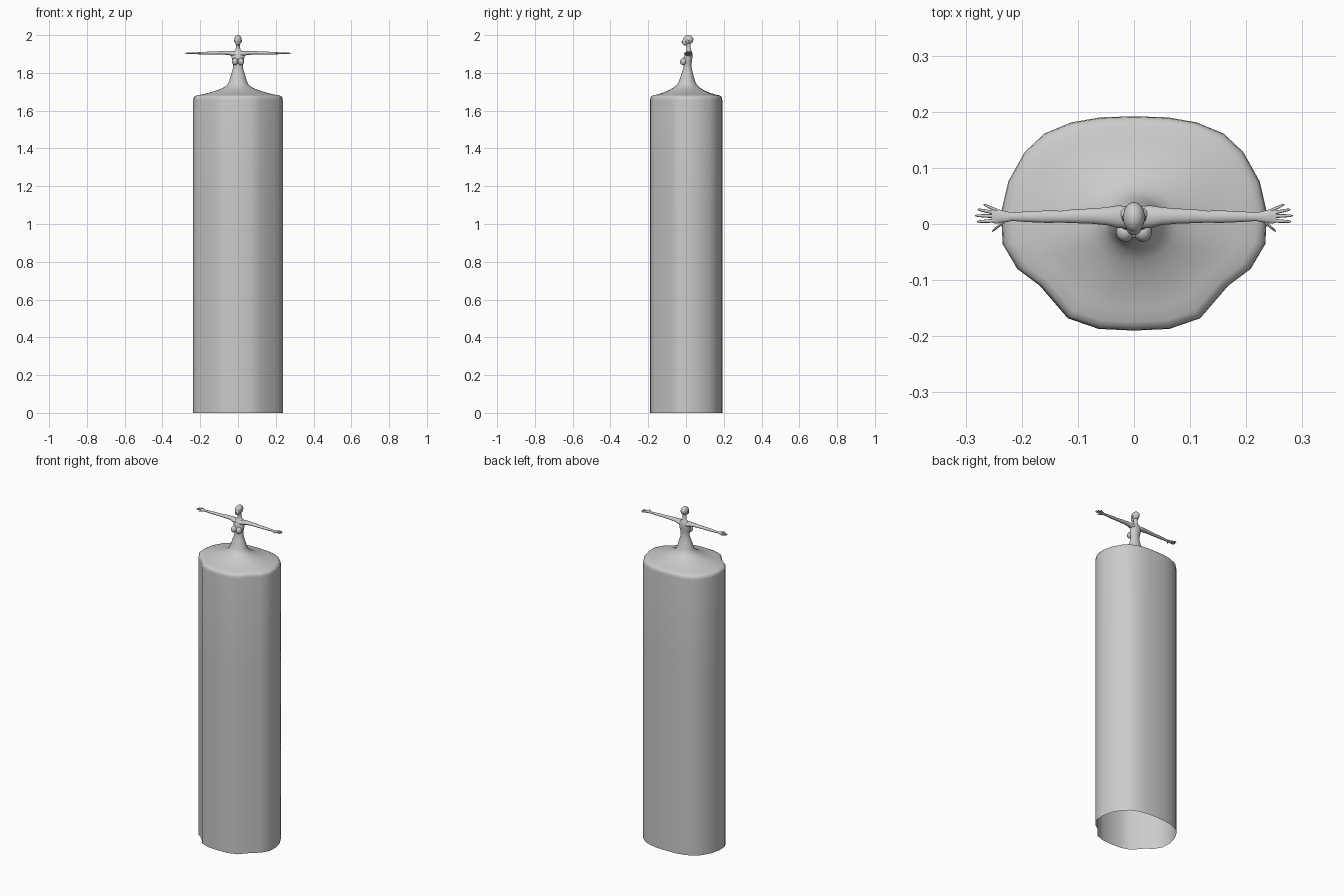
import bpy, bmesh, math
from mathutils import Vector

if "Cube" in bpy.data.objects:
    bpy.data.objects.remove(bpy.data.objects["Cube"])

skin = bpy.data.materials.new("plain grey")
skin.diffuse_color = (0.6, 0.6, 0.6, 1)
skin.use_nodes = True
skin.node_tree.nodes["Principled BSDF"].inputs["Base Color"].default_value = skin.diffuse_color


def finish(name, bm, angle=50):
    bmesh.ops.recalc_face_normals(bm, faces=bm.faces)
    me = bpy.data.meshes.new(name)
    bm.to_mesh(me)
    bm.free()
    me.materials.append(skin)
    ob = bpy.data.objects.new(name, me)
    bpy.context.collection.objects.link(ob)
    bpy.ops.object.select_all(action='DESELECT')
    ob.select_set(True)
    bpy.context.view_layer.objects.active = ob
    bpy.ops.object.shade_smooth_by_angle(angle=math.radians(angle))
    return ob


def loft(name, rings, cap_start=False, cap_end=True):
    bm = bmesh.new()
    loops = [[bm.verts.new(p) for p in r] for r in rings]
    n = len(loops[0])
    for a, b in zip(loops, loops[1:]):
        for i in range(n):
            j = (i + 1) % n
            bm.faces.new((a[i], a[j], b[j], b[i]))
    if cap_start:
        bm.faces.new(loops[0])
    if cap_end:
        bm.faces.new(loops[-1])
    return finish(name, bm)


def ball(name, centre, radii, seg=20):
    bm = bmesh.new()
    bmesh.ops.create_uvsphere(bm, u_segments=seg, v_segments=seg // 2 + 2, radius=1)
    for v in bm.verts:
        v.co = Vector(centre) + Vector([c * r for c, r in zip(v.co, radii)])
    return finish(name, bm)


# Skirt outline: right half from back to front, then mirrored
half = [(0, .192), (.06, .19), (.112, .181), (.16, .161), (.195, .128),
        (.224, .076), (.237, .02), (.234, -.036), (.208, -.08), (.168, -.11),
        (.118, -.168), (.063, -.187), (0, -.19)]
outline = half + [(-x, y) for x, y in half[-2:0:-1]]
N = len(outline)


def ellipse(z, rx, ry, cy):
    return [Vector((rx * math.sin(2 * math.pi * i / N),
                    cy + ry * math.cos(2 * math.pi * i / N), z)) for i in range(N)]


def skirt_ring(z, s):
    return [Vector((x * s, y * s, z)) for x, y in outline]


# Open tube skirt flowing into the torso and neck
rings = [skirt_ring(z, s) for z, s in
         [(0, 1), (.55, 1), (1.1, 1), (1.655, 1), (1.668, .993), (1.676, .97),
          (1.681, .92), (1.686, .8), (1.694, .66)]]
shoulder = ellipse(1.708, .107, .095, .002)
flare = skirt_ring(1.708, .48)
rings.append([a.lerp(b, .5) for a, b in zip(flare, shoulder)])
rings += [ellipse(*r) for r in [
    (1.722, .077, .07, .003), (1.737, .056, .053, .005), (1.755, .047, .043, .006),
    (1.778, .041, .036, .006), (1.80, .034, .029, .007), (1.825, .026, .022, .008),
    (1.845, .027, .021, .008), (1.865, .031, .023, .009), (1.885, .034, .023, .011),
    (1.90, .034, .02, .013), (1.912, .027, .016, .015), (1.92, .014, .012, .016),
    (1.935, .0105, .0105, .014), (1.958, .0105, .0105, .012)]]
loft("skirt_and_torso", rings)

# Head
ball("skull", (0, .012, 1.976), (.0195, .027, .024), 24)
ball("face", (0, -.004, 1.964), (.0145, .016, .019))
ball("nose", (0, -.02, 1.964), (.003, .005, .005), 10)


def limb(name, pts, seg=12):
    # pts: x, y, z, half depth, half height, rings facing along x
    rs = [[Vector((x, y + ry * math.cos(2 * math.pi * k / seg),
                   z + rz * math.sin(2 * math.pi * k / seg))) for k in range(seg)]
          for x, y, z, ry, rz in pts]
    return loft(name, rs, True, True)


arm = [(.012, .012, 1.9, .02, .013), (.03, .013, 1.902, .02, .0135),
       (.048, .014, 1.905, .016, .011), (.075, .014, 1.906, .0135, .0095),
       (.105, .014, 1.906, .0125, .0085), (.13, .013, 1.905, .0105, .0075),
       (.155, .013, 1.905, .011, .0075), (.19, .013, 1.904, .0095, .0065),
       (.218, .013, 1.904, .0075, .005), (.232, .013, 1.904, .0105, .005),
       (.247, .014, 1.904, .0135, .0045), (.254, .015, 1.904, .012, .0035)]
# Finger base and tip as (x, y)
fingers = [("thumb", .232, .004, .253, -.013), ("index_finger", .248, .006, .28, .004),
           ("middle_finger", .25, .014, .283, .015), ("ring_finger", .248, .02, .279, .026),
           ("little_finger", .242, .023, .268, .035)]

for side, s in (("right", 1), ("left", -1)):
    limb(side + "_arm", [(s * p[0],) + p[1:] for p in arm], 16)
    for name, x0, y0, x1, y1 in fingers:
        pts = []
        for t, r in ((0, .0034), (.5, .003), (.85, .0024), (1, .001)):
            pts.append((s * (x0 + (x1 - x0) * t), y0 + (y1 - y0) * t, 1.904, r, r))
        limb(side + "_" + name, pts, 8)
    ball(side + "_breast", (s * .016, -.014, 1.86), (.016, .018, .019))
    ball(side + "_ear", (s * .0195, .01, 1.968), (.0025, .005, .007), 10)
